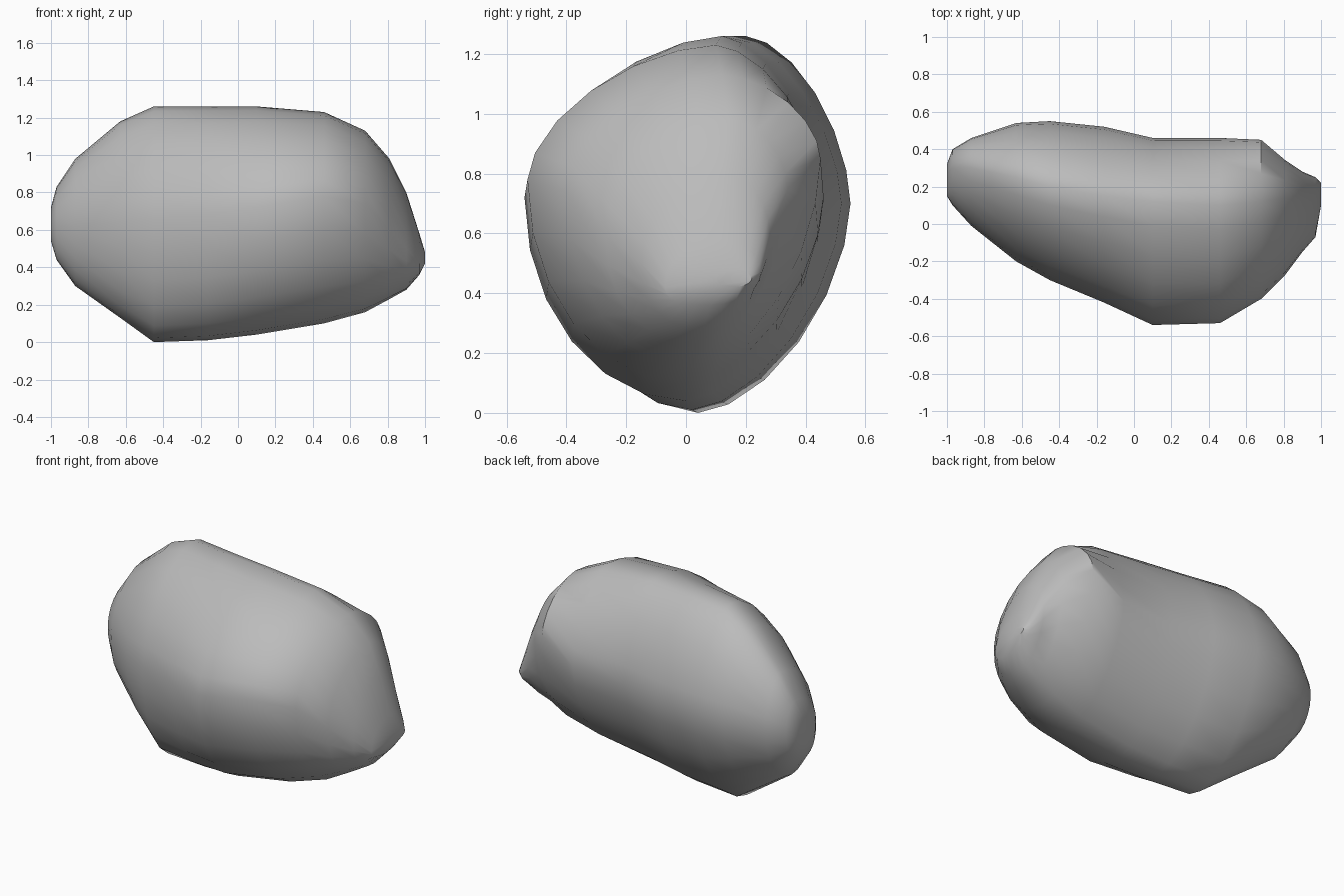
import bpy, bmesh, math
from mathutils import Vector

cube = bpy.data.objects.get("Cube")
if cube:
    bpy.data.objects.remove(cube, do_unlink=True)

SIDES = 24

# Cross-sections along the boulder's length:
# x, front y, back y, bottom z, top z, ridge y, keel y, front apex z, back apex z
SECTIONS = [
    (-1, .15, .32, .54, .72, .25, .22, .62, .64),
    (-.97, .1, .4, .44, .83, .3, .22, .62, .66),
    (-.87, -.01, .46, .3, .98, .3, .2, .62, .68),
    (-.63, -.2, .54, .13, 1.18, .25, .12, .64, .7),
    (-.45, -.3, .55, 0, 1.26, .2, .04, .66, .7),
    (-.16, -.42, .52, .01, 1.26, .15, .02, .68, .7),
    (.1, -.54, .46, .04, 1.26, .12, 0, .72, .7),
    (.46, -.53, .46, .1, 1.23, .1, 0, .78, .72),
    (.68, -.4, .45, .16, 1.13, .12, .02, .74, .85),
    (.81, -.27, .34, .23, .98, .14, .04, .6, .75),
    (.9, -.15, .28, .28, .8, .12, .06, .5, .6),
    (.97, -.07, .25, .36, .58, .12, .08, .42, .47),
    (1, .1, .22, .42, .48, .17, .15, .45, .45),
]

# Shallow chips in the front face: centre, radius, depth
CHIPS = [
    (Vector((.3, -.5, .7)), .16, .02),
    (Vector((.6, -.42, .9)), .14, .015),
]


def section_point(section, angle):
    """Point on a rounded diamond whose four corners are set independently."""
    x, front, back, low, high, ridge, keel, front_z, back_z = section
    c, s = math.cos(angle), math.sin(angle)
    side, side_z = (back, back_z) if c > 0 else (front, front_z)
    mid, tip = (ridge, high) if s > 0 else (keel, low)
    # The lower front is fuller, and the ends are rounder than the middle
    fullness = 2 if c < 0 and s < 0 else 1.66
    fullness += .4 * abs(x) ** 4
    power = 2 / fullness
    y = mid + (side - mid) * abs(c) ** power
    z = side_z + (tip - side_z) * abs(s) ** power
    return Vector((x, y, z))


def chip(point):
    """Push a point back where it lies inside a chip."""
    for centre, radius, depth in CHIPS:
        distance = (point - centre).length
        if distance < radius:
            point.y += depth * (1 - distance / radius)
    return point


def stone_material():
    colour = (.5, .5, .5, 1)
    material = bpy.data.materials.new("stone_grey")
    material.use_nodes = True
    material.diffuse_color = colour
    shader = next(n for n in material.node_tree.nodes if n.type == "BSDF_PRINCIPLED")
    shader.inputs["Base Color"].default_value = colour
    shader.inputs["Roughness"].default_value = .9
    return material


# Boulder: loft the sections and close both ends
bm = bmesh.new()
rings = []
for section in SECTIONS:
    ring = []
    for i in range(SIDES):
        point = section_point(section, math.tau * i / SIDES)
        ring.append(bm.verts.new(chip(point)))
    rings.append(ring)

for ring, following in zip(rings, rings[1:]):
    for i in range(SIDES):
        j = (i + 1) % SIDES
        bm.faces.new((ring[i], ring[j], following[j], following[i]))
bm.faces.new(rings[0])
bm.faces.new(rings[-1])
bmesh.ops.recalc_face_normals(bm, faces=bm.faces)

mesh = bpy.data.meshes.new("boulder")
bm.to_mesh(mesh)
bm.free()
mesh.materials.append(stone_material())

boulder = bpy.data.objects.new("boulder", mesh)
bpy.context.collection.objects.link(boulder)

# Smooth stone with crisp broken edges
bpy.ops.object.select_all(action="DESELECT")
boulder.select_set(True)
bpy.context.view_layer.objects.active = boulder
bpy.ops.object.shade_smooth_by_angle(angle=math.radians(40))
